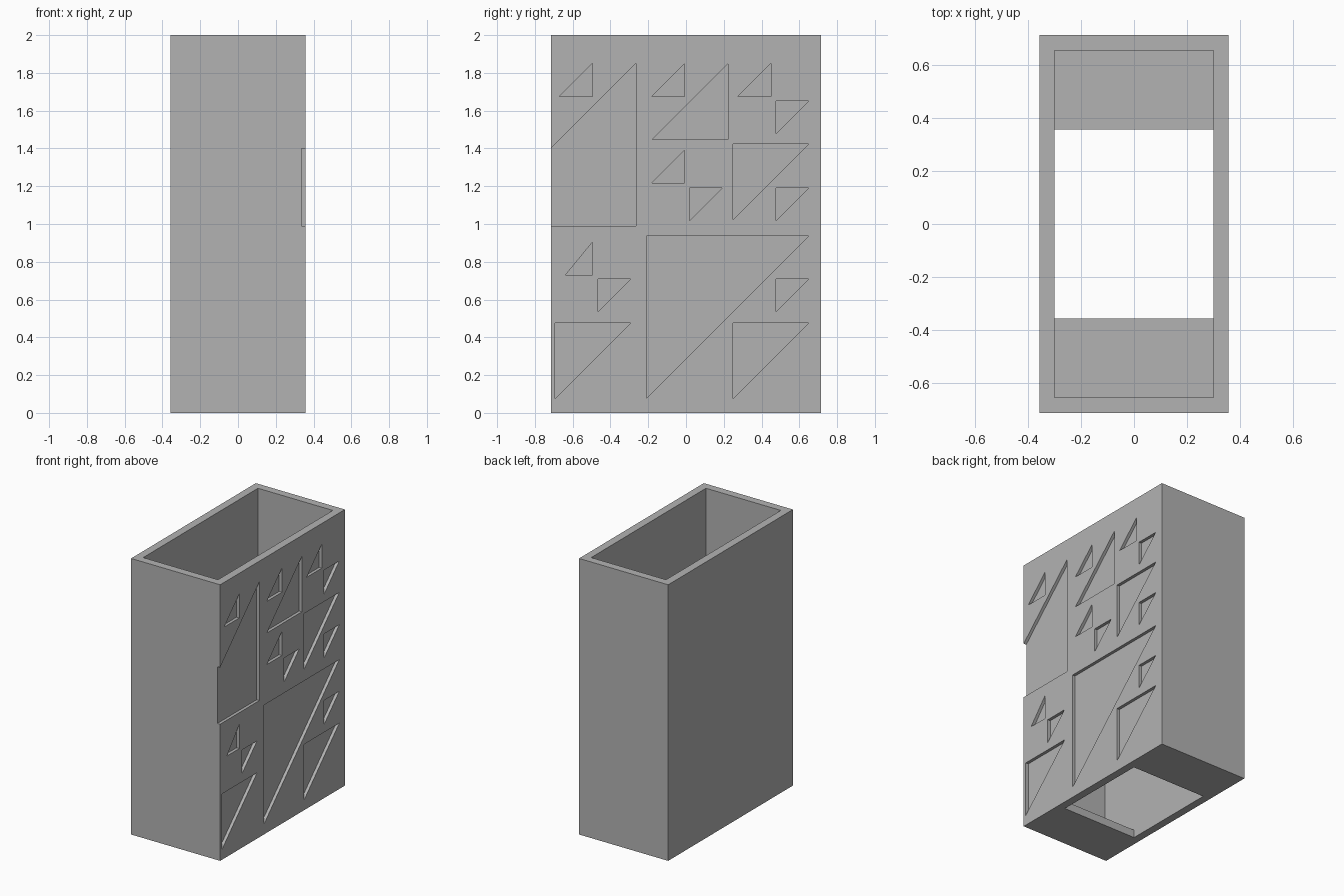
import bpy
import bmesh

cube = bpy.data.objects.get("Cube")
if cube:
    bpy.data.objects.remove(cube, do_unlink=True)

HALF_X, HALF_Y, HEIGHT = 0.357, 0.714, 2.0
WALL, DEPTH = 0.057, 0.022
SMALL, MEDIUM, LARGE = 0.174, 0.402, 0.86

# Material
grey = bpy.data.materials.new("plain grey")
grey.use_nodes = True
colour = (0.45, 0.45, 0.45, 1)
grey.diffuse_color = colour
grey.node_tree.nodes["Principled BSDF"].inputs["Base Color"].default_value = colour


def add_prism(bm, profile, x0, x1):
    """Extrude a closed (y, z) profile along x."""
    face = bm.faces.new([bm.verts.new((x0, y, z)) for y, z in profile])
    result = bmesh.ops.extrude_face_region(bm, geom=[face])
    verts = [v for v in result["geom"] if isinstance(v, bmesh.types.BMVert)]
    bmesh.ops.translate(bm, verts=verts, vec=(x1 - x0, 0, 0))


def make_object(name, bm):
    bmesh.ops.recalc_face_normals(bm, faces=bm.faces[:])
    mesh = bpy.data.meshes.new(name)
    bm.to_mesh(mesh)
    bm.free()
    mesh.materials.append(grey)
    obj = bpy.data.objects.new(name, mesh)
    bpy.context.collection.objects.link(obj)
    return obj


# Outer block
bm = bmesh.new()
add_prism(bm, [(-HALF_Y, 0), (HALF_Y, 0), (HALF_Y, HEIGHT), (-HALF_Y, HEIGHT)],
          -HALF_X, HALF_X)
holder = make_object("open_box", bm)

# Cavity and floor opening as one stepped profile
bm = bmesh.new()
inner, hole = HALF_Y - WALL, HALF_Y / 2
add_prism(bm, [(-hole, -0.1), (hole, -0.1), (hole, WALL), (inner, WALL),
               (inner, HEIGHT + 0.1), (-inner, HEIGHT + 0.1),
               (-inner, WALL), (-hole, WALL)], WALL - HALF_X, HALF_X - WALL)

# Triangular recesses with the right angle at lower right: y, z, width, height
lower_right = [
    (-0.495, 1.676, SMALL, SMALL), (-0.007, 1.676, SMALL, SMALL),
    (0.45, 1.676, SMALL, SMALL), (-0.007, 1.218, SMALL, SMALL),
    (-0.495, 0.73, 0.143, SMALL), (0.222, 1.447, MEDIUM, MEDIUM),
    (-0.265, 0.99, LARGE, LARGE),
]
# Triangular recesses with the right angle at upper left: y, z, size
upper_left = [
    (0.476, 1.652, SMALL), (0.018, 1.19, SMALL), (0.476, 1.19, SMALL),
    (-0.466, 0.708, SMALL), (0.476, 0.708, SMALL), (0.248, 1.424, MEDIUM),
    (-0.693, 0.477, MEDIUM), (0.248, 0.477, MEDIUM), (-0.21, 0.937, LARGE),
]
triangles = [[(y, z), (y, z + h), (y - w, z)] for y, z, w, h in lower_right]
triangles += [[(y, z), (y + s, z), (y, z - s)] for y, z, s in upper_left]
for triangle in triangles:
    add_prism(bm, triangle, HALF_X - DEPTH, HALF_X + 0.1)
cutter = make_object("recess_cutter", bm)
cutter.hide_render = True

# Cut everything, then drop the cutter
cut = holder.modifiers.new("cut", 'BOOLEAN')
cut.operation = 'DIFFERENCE'
cut.solver = 'EXACT'
cut.object = cutter
bpy.context.view_layer.objects.active = holder
holder.select_set(True)
bpy.ops.object.modifier_apply(modifier=cut.name)
bpy.data.objects.remove(cutter, do_unlink=True)
